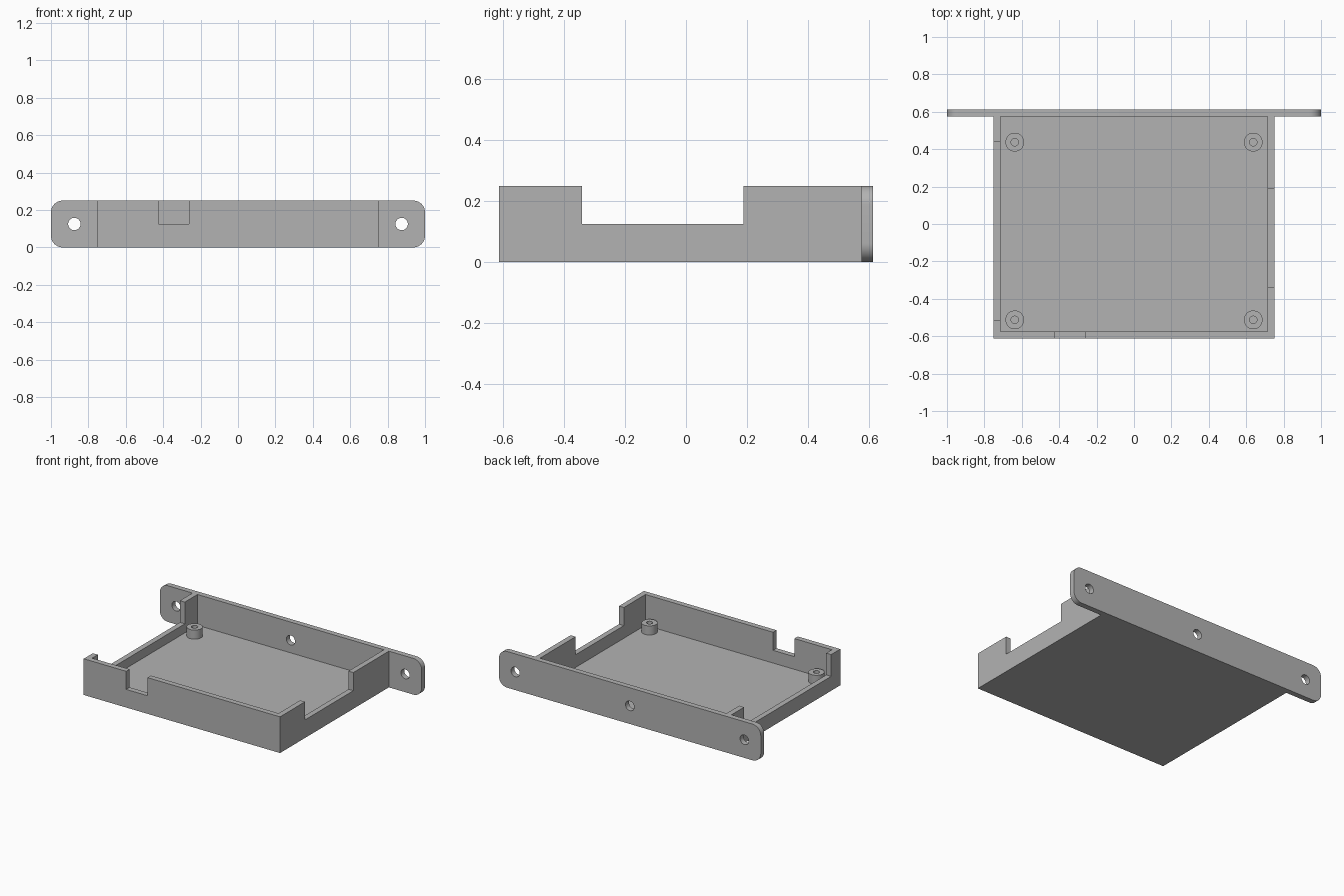
import bpy
import bmesh
import math
from mathutils import Matrix

default = bpy.data.objects.get("Cube")
if default:
    bpy.data.objects.remove(default, do_unlink=True)

# Overall dimensions
WALL = 0.0375
HEIGHT = 0.25
HALF_W = 0.75
HALF_D = 0.6125
BACK = HALF_D - WALL
MID_Z = HEIGHT / 2

grey = bpy.data.materials.new("plain grey")
grey.use_nodes = True
colour = (0.45, 0.45, 0.45, 1)
grey.diffuse_color = colour
grey.node_tree.nodes["Principled BSDF"].inputs["Base Color"].default_value = colour


def finish(name, bm):
    bmesh.ops.recalc_face_normals(bm, faces=bm.faces)
    mesh = bpy.data.meshes.new(name)
    bm.to_mesh(mesh)
    bm.free()
    mesh.materials.append(grey)
    obj = bpy.data.objects.new(name, mesh)
    bpy.context.collection.objects.link(obj)
    return obj


def box(name, low, high, corner=0):
    """Box between two corners; corner rounds the edges running along y."""
    bm = bmesh.new()
    bmesh.ops.create_cube(bm, size=1)
    for v in bm.verts:
        v.co = [high[i] if v.co[i] > 0 else low[i] for i in range(3)]
    if corner:
        edges = [e for e in bm.edges
                 if abs(e.verts[0].co.y - e.verts[1].co.y) > 1e-4]
        bmesh.ops.bevel(bm, geom=edges, offset=corner, segments=10,
                        profile=0.5, affect='EDGES')
    return finish(name, bm)


def cylinder(name, centre, radius, depth, along_y=False):
    bm = bmesh.new()
    turn = Matrix.Rotation(math.pi / 2 if along_y else 0, 4, 'X')
    bmesh.ops.create_cone(bm, cap_ends=True, segments=40, radius1=radius,
                          radius2=radius, depth=depth,
                          matrix=Matrix.Translation(centre) @ turn)
    return finish(name, bm)


def cut(obj, cutters):
    """Subtract the cutters from obj, then remove them."""
    bpy.ops.object.select_all(action='DESELECT')
    bpy.context.view_layer.objects.active = obj
    obj.select_set(True)
    for cutter in cutters:
        cutter.hide_render = True
        mod = obj.modifiers.new("cut", 'BOOLEAN')
        mod.operation = 'DIFFERENCE'
        mod.solver = 'EXACT'
        mod.object = cutter
        bpy.ops.object.modifier_apply(modifier=mod.name)
        bpy.data.objects.remove(cutter, do_unlink=True)


def smooth(obj):
    bpy.ops.object.select_all(action='DESELECT')
    bpy.context.view_layer.objects.active = obj
    obj.select_set(True)
    bpy.ops.object.shade_smooth_by_angle(angle=math.radians(30))


# Open tray, with the back closed by the mounting plate
tray = box("tray", (-HALF_W, -HALF_D, 0), (HALF_W, BACK, HEIGHT))
inner = HALF_W - WALL
cut(tray, [
    box("cavity", (-inner, -HALF_D + WALL, WALL), (inner, 1, 1)),
    box("front_notch", (-0.425, -1, MID_Z), (-0.2625, -0.5, 1)),
    box("left_notch", (0.6, -0.34, MID_Z), (1, 0.1875, 1)),
    box("right_notch", (-1, -0.5125, 0.1), (-0.6, 0.4375, 1)),
])

# Rounded mounting plate with three screw holes
plate = box("mounting_plate", (-1, BACK, 0), (1, HALF_D, HEIGHT), corner=0.0625)
cut(plate, [cylinder("screw_hole", (x, HALF_D, MID_Z), 0.033, 0.3, True)
            for x in (-0.875, 0, 0.875)])
smooth(plate)

# Hollow standoffs in the tray corners
POST = 0.0625
for side, x in (("right", -0.6375), ("left", 0.6375)):
    for end, y in (("front", -0.5125), ("back", 0.4375)):
        centre = (x, y, WALL + POST / 2)
        post = cylinder(f"{end}_{side}_standoff", centre, 0.05, POST)
        cut(post, [cylinder("pilot_hole", centre, 0.02, 0.2)])
        smooth(post)
